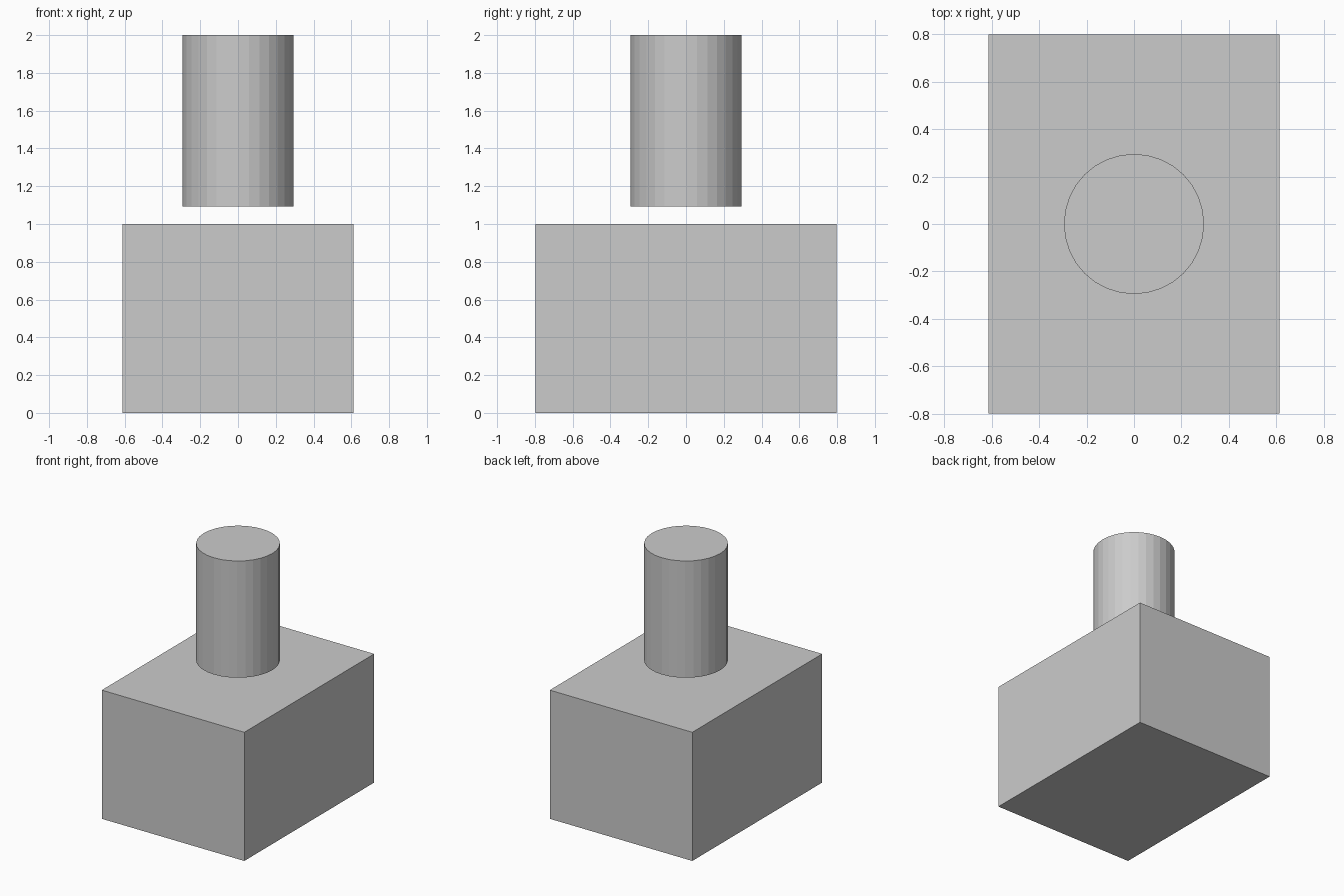
import bpy

if "Cube" in bpy.data.objects:
    bpy.data.objects.remove(bpy.data.objects["Cube"])

# Single plain grey
grey = bpy.data.materials.new("plain_grey")
grey.diffuse_color = (0.6, 0.6, 0.6, 1.0)
grey.use_nodes = True
grey.node_tree.nodes["Principled BSDF"].inputs["Base Color"].default_value = grey.diffuse_color

# Rectangular base block
bpy.ops.mesh.primitive_cube_add(size=1, location=(0, 0, 0.5))
base = bpy.context.object
base.name = "base_block"
base.scale = (1.225, 1.595, 1.0)
bpy.ops.object.transform_apply(location=False, rotation=False, scale=True)
base.data.materials.append(grey)

# Flat-faceted cylinder hovering above the block
bottom, top = 1.093, 2.0
bpy.ops.mesh.primitive_cylinder_add(vertices=32, radius=0.295, depth=top - bottom,
                                    location=(0, 0, (bottom + top) / 2))
post = bpy.context.object
post.name = "floating_cylinder"
post.data.materials.append(grey)
